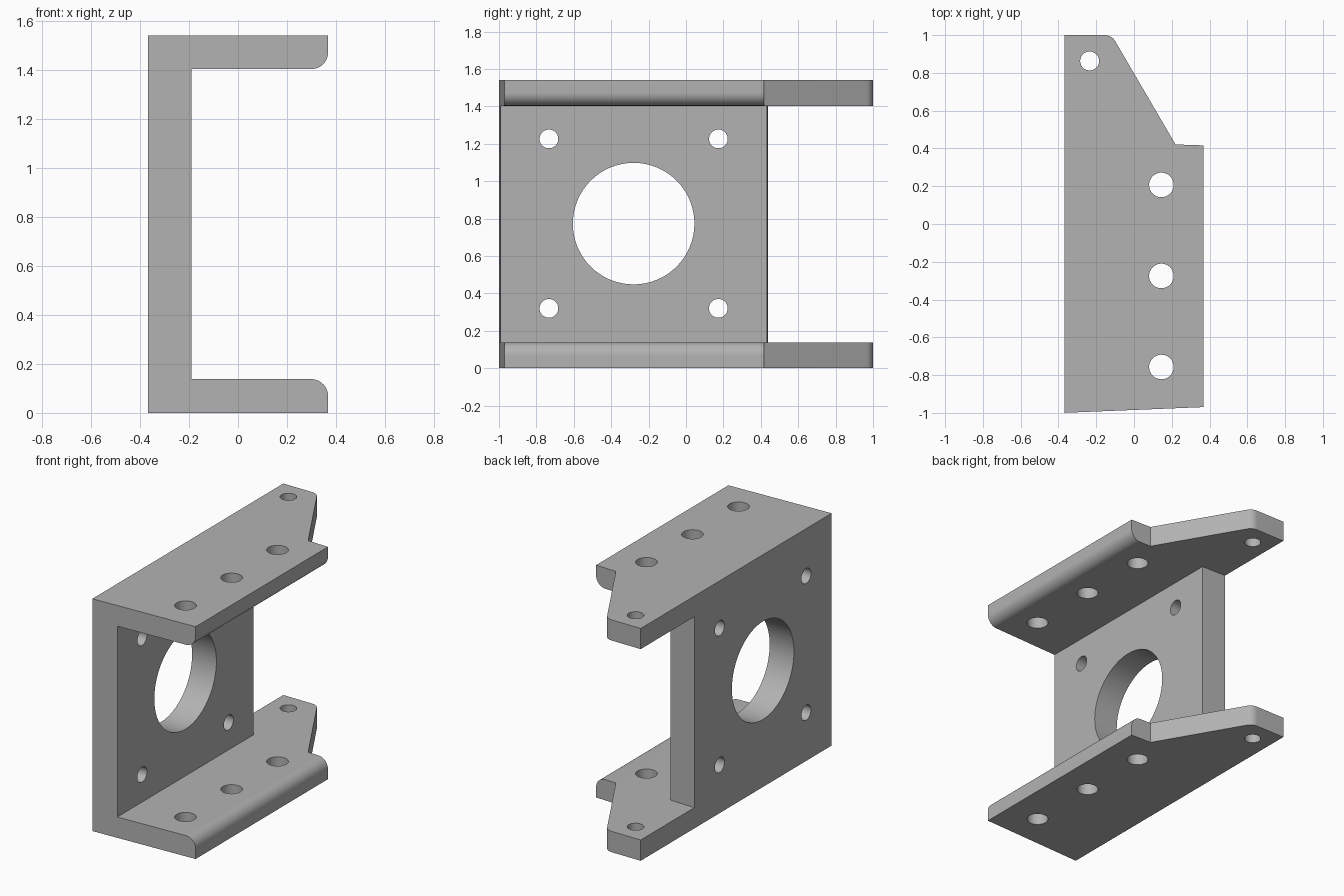
import bpy, math
from mathutils import Matrix, Vector

cube = bpy.data.objects.get("Cube")
if cube:
    bpy.data.objects.remove(cube, do_unlink=True)

H, HALF = 1.54, 0.368        # height, half width
LOW, HIGH = 0.138, 1.403     # inner faces of the two flanges
WEB = -0.19                  # inner face of the web


def prism(name, points, axis, start, end):
    """Extrude a closed outline along y (points are x,z) or z (points are x,y)."""
    def place(p, d):
        return (p[0], d, p[1]) if axis == 'y' else (p[0], p[1], d)
    n = len(points)
    verts = [place(p, d) for d in (start, end) for p in points]
    faces = [tuple(range(n)), tuple(range(2 * n - 1, n - 1, -1))]
    faces += [(i, i + n, (i + 1) % n + n, (i + 1) % n) for i in range(n)]
    mesh = bpy.data.meshes.new(name)
    mesh.from_pydata(verts, [], faces)
    import_fix(mesh)
    obj = bpy.data.objects.new(name, mesh)
    bpy.context.collection.objects.link(obj)
    return obj


def import_fix(mesh):
    """Make all normals point outwards."""
    import bmesh
    bm = bmesh.new()
    bm.from_mesh(mesh)
    bmesh.ops.recalc_face_normals(bm, faces=bm.faces)
    bm.to_mesh(mesh)
    bm.free()


def arc(cx, cz, r, a0, a1, n=12):
    return [(cx + r * math.cos(math.radians(a0 + (a1 - a0) * i / n)),
             cz + r * math.sin(math.radians(a0 + (a1 - a0) * i / n))) for i in range(n + 1)]


def combine(target, tool, operation):
    tool.hide_render = True
    mod = target.modifiers.new(operation, 'BOOLEAN')
    mod.operation, mod.object, mod.solver = operation, tool, 'EXACT'
    bpy.context.view_layer.objects.active = target
    bpy.ops.object.modifier_apply(modifier=mod.name)
    bpy.data.objects.remove(tool, do_unlink=True)


def drill(target, centre, r, depth, axis):
    bpy.ops.mesh.primitive_cylinder_add(vertices=64, radius=r, depth=depth, location=centre)
    tool = bpy.context.object
    if axis == 'x':
        tool.rotation_euler.y = math.pi / 2
    bpy.context.view_layer.update()
    combine(target, tool, 'DIFFERENCE')


# C-shaped channel with rounded inner lips
R = 0.07
profile = [(-HALF, 0), (HALF, 0)] + arc(HALF - R, LOW - R, R, 0, 90)
profile += [(WEB, LOW), (WEB, HIGH)] + arc(HALF - R, HIGH + R, R, -90, 0)
profile += [(HALF, H), (-HALF, H)]
bracket = prism("motor_bracket", profile, 'y', -1.2, 1.2)

# Plan outline: slanted ends and a tapered ear with a rounded corner
r = 0.065
tip = Vector((-0.118, 1.0))
plan = [(-0.5, -1.005), (0.5, -0.964), (0.5, 0.412), (0.22, 0.421)]
plan += arc(tip.x - r * math.tan(math.radians(30)), tip.y - r, r, 30, 90)
plan += [(-0.5, 1.0)]
combine(bracket, prism("plan_cutter", plan, 'z', -0.2, H + 0.2), 'INTERSECT')

# Web stops short of the ears
gap = [(-0.5, 0.443), (-0.1, 0.431), (-0.1, 1.2), (-0.5, 1.2)]
combine(bracket, prism("web_cutter", gap, 'z', LOW, HIGH), 'DIFFERENCE')

# Flange holes, through both flanges
for x, y, radius in ((0.145, 0.207, 0.065), (0.145, -0.275, 0.065),
                     (0.145, -0.757, 0.065), (-0.235, 0.863, 0.05)):
    drill(bracket, (x, y, H / 2), radius, 2, 'z')

# Web holes: central bore and four bolt holes
drill(bracket, (-0.28, -0.28, 0.773), 0.325, 0.5, 'x')
for dy in (-0.453, 0.453):
    for dz in (-0.453, 0.453):
        drill(bracket, (-0.28, -0.28 + dy, 0.773 + dz), 0.05, 0.5, 'x')

# Single grey metal colour
grey = bpy.data.materials.new("grey_metal")
grey.use_nodes = True
colour = (0.45, 0.45, 0.45, 1)
grey.diffuse_color = colour
grey.node_tree.nodes["Principled BSDF"].inputs["Base Color"].default_value = colour
bracket.data.materials.clear()
bracket.data.materials.append(grey)
for poly in bracket.data.polygons:
    poly.material_index = 0

bpy.ops.object.select_all(action='DESELECT')
bracket.select_set(True)
bpy.context.view_layer.objects.active = bracket
bpy.ops.object.shade_smooth_by_angle(angle=math.radians(30))
